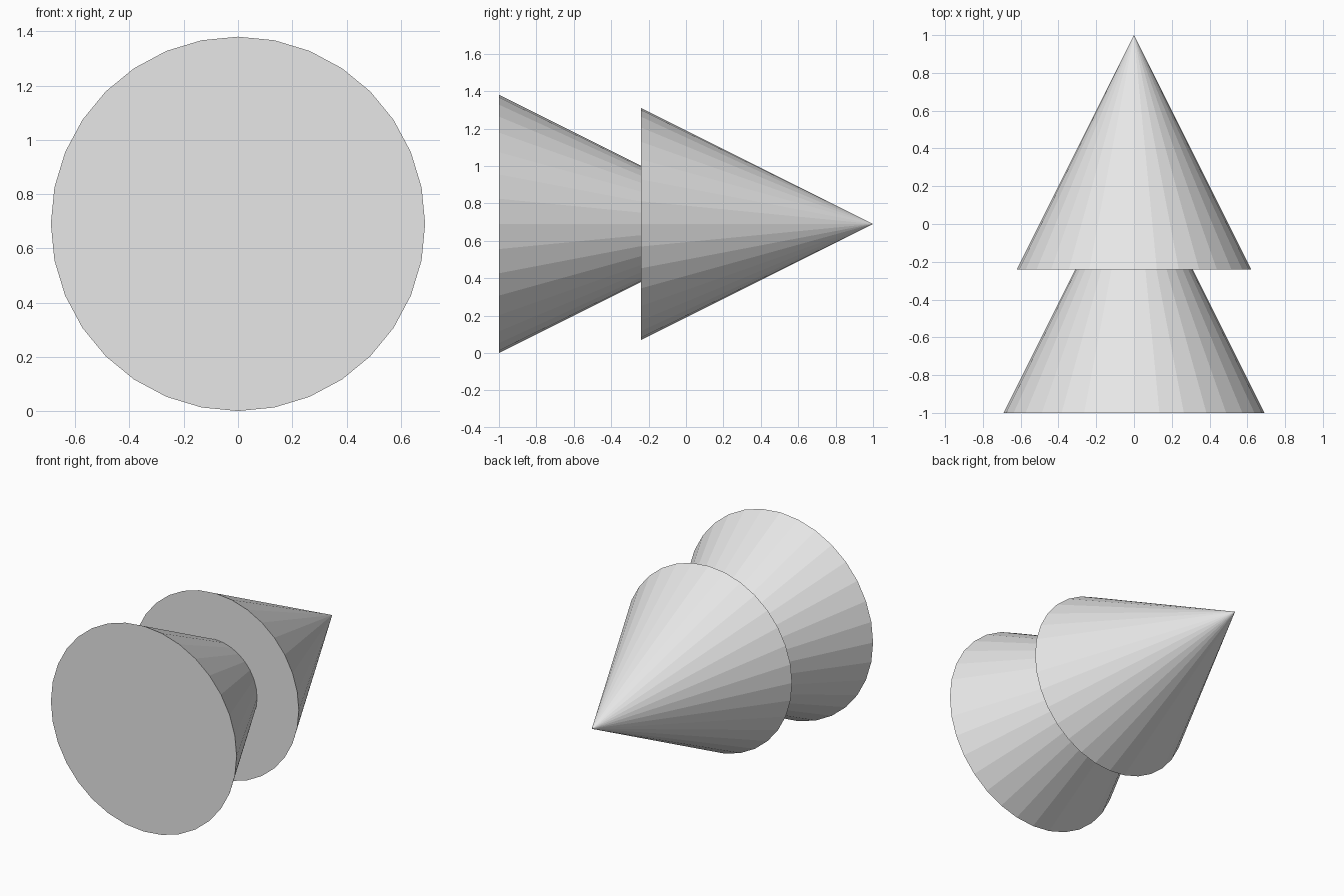
import bpy
import math

cube = bpy.data.objects.get("Cube")
if cube:
    bpy.data.objects.remove(cube, do_unlink=True)

# Plain grey material shared by both cones
GREY = (0.8, 0.8, 0.8, 1.0)
grey = bpy.data.materials.new("light_grey")
grey.use_nodes = True
grey.diffuse_color = GREY
for node in grey.node_tree.nodes:
    if node.type == 'BSDF_PRINCIPLED':
        node.inputs["Base Color"].default_value = GREY

AXIS_HEIGHT = 0.69


def add_cone(name, radius, base_y):
    """Flat-faced cone lying along +y, as long as its base is wide."""
    length = 2 * radius
    bpy.ops.mesh.primitive_cone_add(
        vertices=32, radius1=radius, radius2=0, depth=length,
        location=(0, base_y + length / 2, AXIS_HEIGHT),
        rotation=(-math.pi / 2, 0, 0))
    cone = bpy.context.object
    cone.name = cone.data.name = name
    cone.data.materials.append(grey)
    return cone


# Wide cone at the front, its tip hidden inside the second cone
add_cone("front_cone", 0.69, -1.0)

# Slightly smaller cone whose tip points to the back
add_cone("back_cone", 0.62, -0.24)
